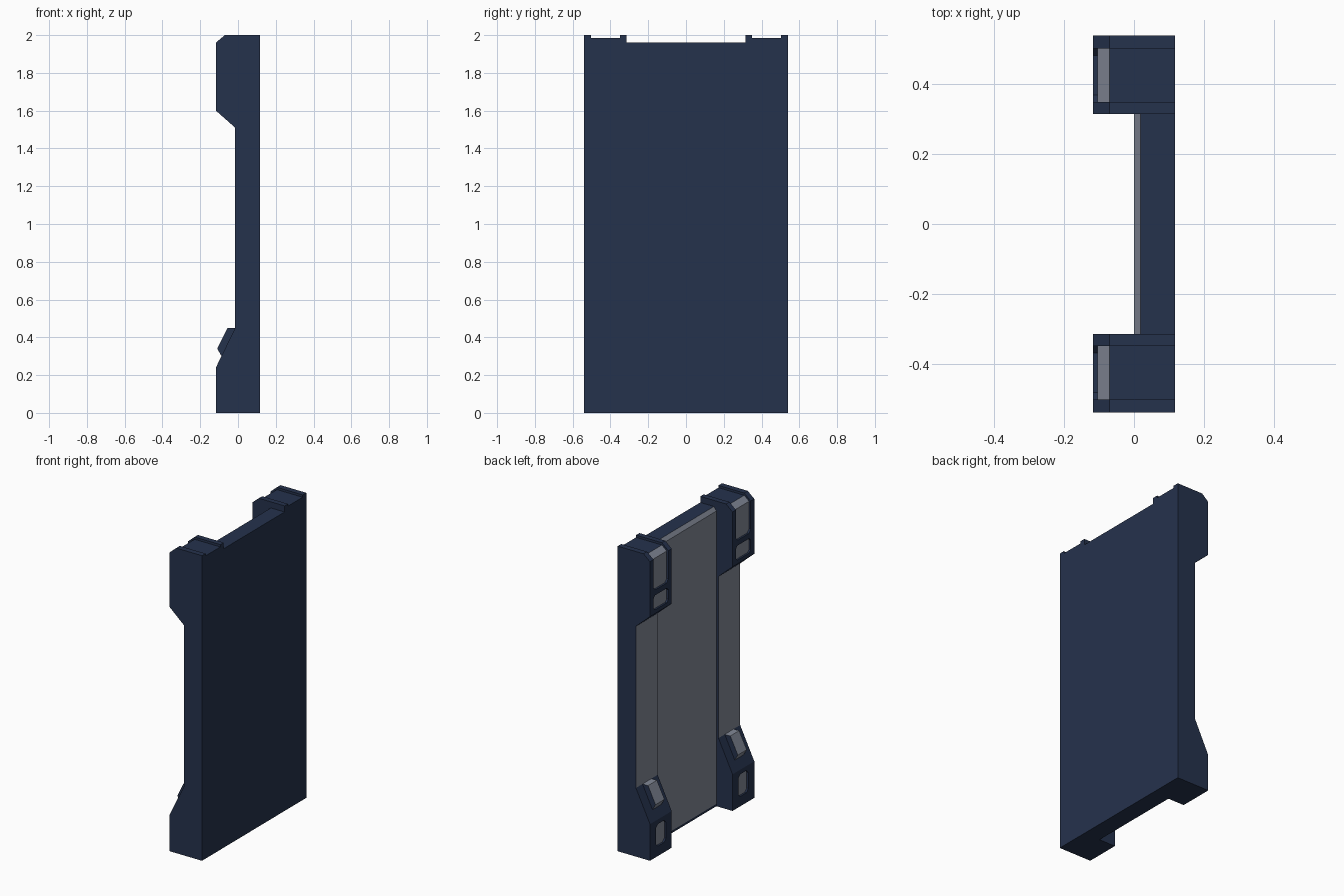
import bpy, bmesh

if "Cube" in bpy.data.objects:
    bpy.data.objects.remove(bpy.data.objects["Cube"])


def material(name, rgb):
    m = bpy.data.materials.new(name)
    m.diffuse_color = (*rgb, 1)
    m.use_nodes = True
    m.node_tree.nodes["Principled BSDF"].inputs["Base Color"].default_value = m.diffuse_color
    return m


MATS = [material("navy_blue", (0.0185, 0.0315, 0.073)),
        material("light_grey", (0.225, 0.25, 0.31))]


def prism(name, profile, y0, y1, light, bevel=0.0, bevel_zmax=0.0):
    """Extrude an x-z profile along y; light(face) picks the grey faces."""
    bm = bmesh.new()
    rings = [[bm.verts.new((x, y, z)) for x, z in profile] for y in (y0, y1)]
    n = len(profile)
    bm.faces.new(rings[0])
    bm.faces.new(rings[1])
    for i in range(n):
        j = (i + 1) % n
        bm.faces.new((rings[0][i], rings[0][j], rings[1][j], rings[1][i]))
    if bevel:
        # clip the corners that run along x
        edges = []
        for e in bm.edges:
            a, b = (v.co for v in e.verts)
            if abs(a.y - b.y) < 1e-5 and abs(a.z - b.z) < 1e-5 and a.z < bevel_zmax:
                edges.append(e)
        bmesh.ops.bevel(bm, geom=edges, offset=bevel, segments=1, affect='EDGES')
    bmesh.ops.recalc_face_normals(bm, faces=bm.faces[:])
    bm.normal_update()
    for f in bm.faces:
        f.material_index = int(light(f))
    me = bpy.data.meshes.new(name)
    bm.to_mesh(me)
    bm.free()
    for m in MATS:
        me.materials.append(m)
    ob = bpy.data.objects.new(name, me)
    bpy.context.collection.objects.link(ob)
    return ob


def carve(ob, cutters):
    """Cut the recesses, then drop the cutters."""
    for c in cutters:
        c.hide_render = True
        mod = ob.modifiers.new("recess", 'BOOLEAN')
        mod.operation = 'DIFFERENCE'
        mod.solver = 'EXACT'
        mod.object = c
    bpy.context.view_layer.update()
    dg = bpy.context.evaluated_depsgraph_get()
    me = bpy.data.meshes.new_from_object(ob.evaluated_get(dg))
    ob.modifiers.clear()
    ob.data = me
    for c in cutters:
        bpy.data.objects.remove(c)


def floor_light(f):
    return f.normal.x > 0.3 and f.calc_center_median().x < 0


def box(z0, z1):
    return [(-0.105, z0), (-0.105, z1), (-0.2, z1), (-0.2, z0)]


# Wall panel between the posts, with a sloped top edge
prism("wall_panel",
      [(0.117, 0), (0, 0), (0, 0.015), (0, 1.935), (0.018, 1.96), (0.117, 1.96)],
      -0.315, 0.315,
      lambda f: f.normal.x < -0.3 and f.calc_center_median().z > 0.1)

POST = [(0.117, 0), (-0.117, 0), (-0.117, 0.24), (-0.015, 0.45), (-0.015, 1.51),
        (-0.117, 1.6), (-0.117, 1.96), (-0.07, 2.0), (0.117, 2.0)]
CAP_GROOVE = [(-0.105, 1.755), (-0.105, 1.955), (-0.07, 1.985), (0.2, 1.985),
              (0.2, 2.1), (-0.2, 2.1), (-0.2, 1.755)]
SLOPE_PLATE = [(-0.087, 0.30), (-0.11, 0.34), (-0.055, 0.45), (0, 0.45), (-0.06, 0.30)]

for side, s in (("left", 1), ("right", -1)):
    # Post with wide head and foot, grey in the slim middle
    post = prism(side + "_post", POST, s * 0.315, s * 0.54,
                 lambda f: f.normal.x < -0.9 and abs(f.calc_center_median().x + 0.015) < 0.005)
    # Recessed grey windows in head and foot
    carve(post, [
        prism("cap_cutter", CAP_GROOVE, s * 0.35, s * 0.503, floor_light, 0.02, 1.8),
        prism("head_cutter", box(1.625, 1.72), s * 0.35, s * 0.503, floor_light, 0.016, 1.8),
        prism("foot_cutter", box(0.065, 0.21), s * 0.375, s * 0.478, floor_light, 0.02, 1.8),
    ])
    # Raised plate on the sloped foot
    prism(side + "_slope_plate", SLOPE_PLATE, s * 0.38, s * 0.472,
          lambda f: abs(f.normal.y) < 0.5)
